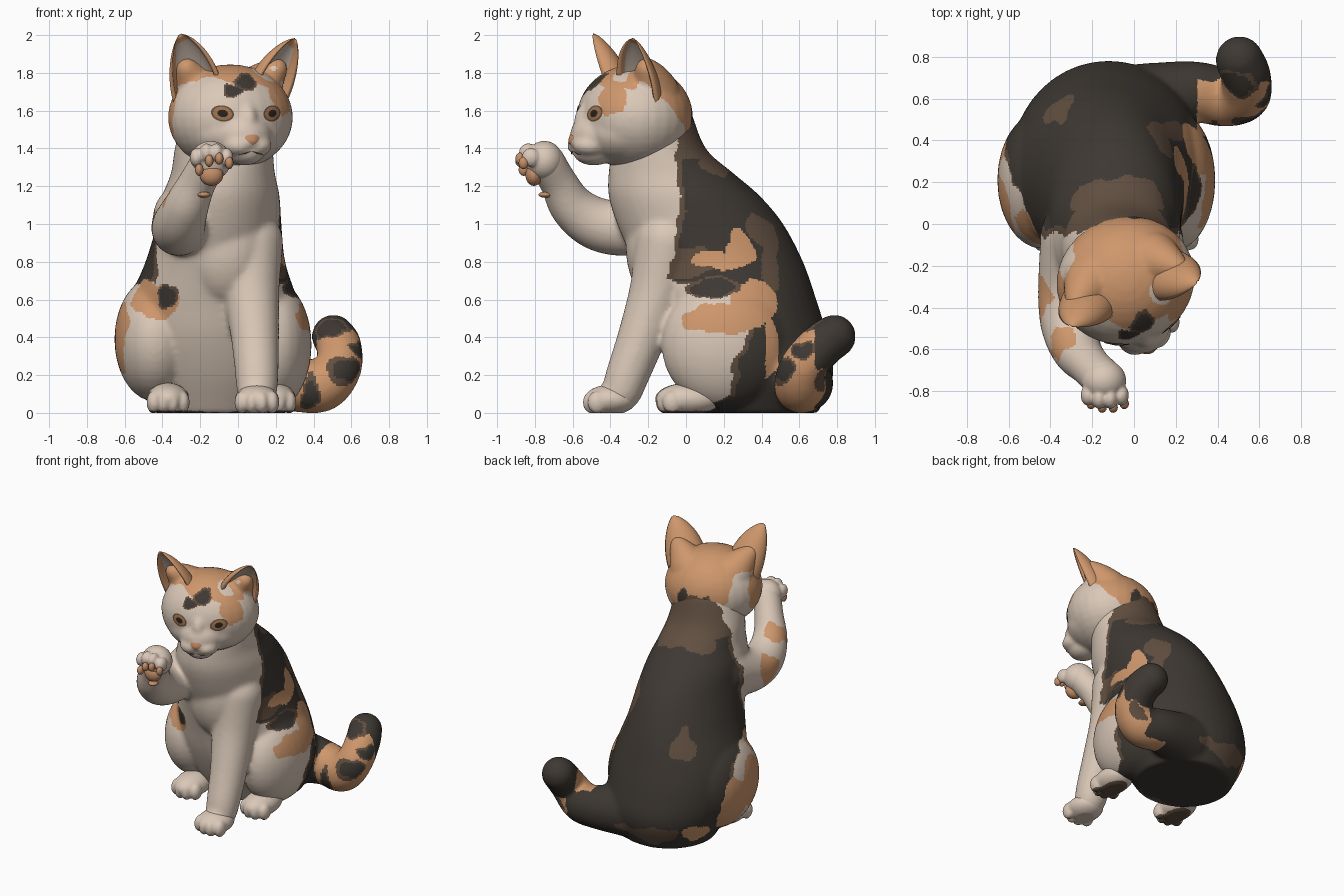
import bpy, bmesh, math
from mathutils import Vector, Matrix, noise
from mathutils.bvhtree import BVHTree

if "Cube" in bpy.data.objects:
    bpy.data.objects.remove(bpy.data.objects["Cube"])

# ---- flat colours
COLOURS = [("cream_fur", (0.70, 0.58, 0.48)), ("orange_fur", (0.62, 0.31, 0.15)),
           ("dark_fur", (0.048, 0.040, 0.033)), ("brown_fur", (0.12, 0.078, 0.052)),
           ("ear_lining", (0.58, 0.48, 0.40)), ("amber_eye", (0.36, 0.17, 0.07)),
           ("pupil_black", (0.02, 0.016, 0.014)), ("pad_tan", (0.55, 0.27, 0.14))]
MATS = []
for n, c in COLOURS:
    m = bpy.data.materials.new(n)
    m.diffuse_color = (*c, 1)
    m.use_nodes = True
    m.node_tree.nodes["Principled BSDF"].inputs["Base Color"].default_value = m.diffuse_color
    MATS.append(m)
CREAM, ORANGE, DARK, BROWN, LINING, AMBER, BLACK, PAD = range(8)

# Head frame: local x = sideways, -y = forward, z = height
HEAD = Matrix.Translation((-0.04, -0.27, 0)) @ Matrix.Rotation(math.radians(19), 4, 'Z')


def ball(bm, c, r, frame=Matrix()):
    r = r if isinstance(r, tuple) else (r, r, r)
    bmesh.ops.create_uvsphere(bm, u_segments=28, v_segments=18, radius=1,
                              matrix=frame @ Matrix.Translation(c) @ Matrix.Diagonal((*r, 1)))


def spline(pts, n):
    """Catmull-Rom through points of any dimension."""
    P = [Vector(p) for p in pts]
    P = [P[0] * 2 - P[1]] + P + [P[-1] * 2 - P[-2]]
    out = []
    for a, b, c, d in zip(P, P[1:], P[2:], P[3:]):
        for i in range(n):
            t = i / n
            out.append((b * 2 + (c - a) * t + (a * 2 - b * 5 + c * 4 - d) * t * t
                        + (b * 3 - a - c * 3 + d) * t ** 3) * 0.5)
    return out + [P[-2]]


def limb(bm, pts, frame=Matrix()):
    """Chain of balls along (x, y, z, radius) points."""
    for p in spline(pts, 7):
        ball(bm, p[:3], p[3], frame)


def finish(bm, name, rule=None):
    me = bpy.data.meshes.new(name)
    bm.to_mesh(me)
    bm.free()
    for m in MATS:
        me.materials.append(m)
    for p in me.polygons:
        p.use_smooth = True
        if rule:
            p.material_index = rule(p.center)
    ob = bpy.data.objects.new(name, me)
    bpy.context.collection.objects.link(ob)
    return ob


def fuse(bm, name, voxel, iterations, rule):
    """Merge overlapping volumes into one smooth skin, then colour it."""
    bmesh.ops.recalc_face_normals(bm, faces=bm.faces)
    tmp = finish(bm, "tmp")
    r = tmp.modifiers.new("fuse", 'REMESH')
    r.mode, r.voxel_size = 'VOXEL', voxel
    s = tmp.modifiers.new("soften", 'SMOOTH')
    s.factor, s.iterations = 0.5, iterations
    dg = bpy.context.evaluated_depsgraph_get()
    me = bpy.data.meshes.new_from_object(tmp.evaluated_get(dg))
    bpy.data.objects.remove(tmp)
    out = bmesh.new()
    out.from_mesh(me)
    for v in out.verts:
        v.co.z = max(v.co.z, 0)
    return finish(out, name, rule)


# ---- coat pattern: base rule plus ellipsoid patches, edges warped by noise
def warp(p):
    return p + noise.noise_vector(p * 5) * 0.05 + noise.noise_vector(p * 13) * 0.025


def patched(q, colour, patches):
    for m, c, r in patches:
        d = math.sqrt(sum(((q[i] - c[i]) / r[i]) ** 2 for i in range(3)))
        if d < 1:
            colour = m
        elif m == DARK and d < 1.25:
            colour = BROWN
    return colour


# (height, y where the dark back begins)
EDGE = [(-1, 0.05), (0.05, 0.08), (0.1, 0.2), (0.4, 0.33), (0.62, 0.3), (0.72, -0.08),
        (1.0, -0.05), (1.4, -0.04), (3, 0.0)]
BODY_PATCHES = [
    (BROWN, (0.22, 0.4, 1.06), (0.12, 0.07, 0.12)), (BROWN, (0.25, 0.44, 0.82), (0.15, 0.06, 0.18)),
    (BROWN, (0.25, 0.03, 0.80), (0.2, 0.13, 0.08)), (BROWN, (-0.1, 0.15, 1.32), (0.3, 0.1, 0.07)),
    (ORANGE, (0.3, 0.17, 0.80), (0.22, 0.13, 0.05)), (ORANGE, (0.3, 0.27, 0.87), (0.2, 0.08, 0.10)),
    (ORANGE, (0.35, 0.18, 0.50), (0.2, 0.2, 0.075)), (ORANGE, (0.3, 0.36, 0.58), (0.2, 0.12, 0.12)),
    (DARK, (0.3, 0.15, 0.65), (0.2, 0.11, 0.045)), (ORANGE, (-0.43, -0.02, 0.60), (0.15, 0.22, 0.11)),
    (DARK, (-0.38, -0.1, 0.62), (0.05, 0.15, 0.055)), (ORANGE, (-0.64, 0.1, 0.42), (0.09, 0.14, 0.2)),
    (ORANGE, (-0.6, 0.32, 0.28), (0.12, 0.14, 0.22)), (BROWN, (-0.35, 0.5, 0.72), (0.06, 0.12, 0.13)),
    (BROWN, (0.12, 0.38, 0.95), (0.06, 0.12, 0.12)), (BROWN, (-0.2, 0.72, 0.12), (0.25, 0.1, 0.06)),
    (ORANGE, (-0.45, 0.55, 0.12), (0.08, 0.1, 0.06)), (ORANGE, (-0.43, -0.34, 1.02), (0.05, 0.11, 0.1)),
    (ORANGE, (-0.33, -0.58, 1.15), (0.07, 0.08, 0.10))]
TAIL_SPOTS = [(DARK, (0.6, 0.5, 0.22), (0.09, 0.07, 0.08)), (DARK, (0.38, 0.52, 0.12), (0.05, 0.1, 0.08)),
              (DARK, (0.64, 0.62, 0.33), (0.09, 0.06, 0.05)), (DARK, (0.48, 0.68, 0.47), (0.1, 0.05, 0.07)),
              (BROWN, (0.62, 0.74, 0.16), (0.12, 0.06, 0.08))]
HEAD_PATCHES = [
    (CREAM, (0.3, -0.22, 1.66), (0.1, 0.09, 0.11)), (CREAM, (-0.2, -0.56, 1.72), (0.12, 0.12, 0.09)),
    (ORANGE, (-0.38, -0.32, 1.6), (0.07, 0.14, 0.17)), (ORANGE, (0.24, -0.40, 1.67), (0.10, 0.10, 0.09)),
    (DARK, (0.03, -0.5, 1.755), (0.06, 0.1, 0.05)), (DARK, (-0.04, -0.56, 1.69), (0.055, 0.1, 0.028)),
    (CREAM, (0.14, -0.32, 1.83), (0.09, 0.06, 0.09)), (BROWN, (-0.1, 0.04, 1.5), (0.13, 0.1, 0.11)),
    (DARK, (-0.16, 0.03, 1.55), (0.03, 0.08, 0.06)), (DARK, (0.0, 0.03, 1.54), (0.03, 0.08, 0.07))]


def body_coat(p):
    q = warp(p)
    if p.x > 0.3 and p.y > 0.42:
        dark = q.y > 0.69 and (q.z > 0.24 or q.x < 0.48)
        return patched(q, DARK if dark else ORANGE, TAIL_SPOTS)
    for (z0, y0), (z1, y1) in zip(EDGE, EDGE[1:]):
        if z0 <= q.z < z1:
            e = q.y - (y0 + (y1 - y0) * (q.z - z0) / (z1 - z0))
    m = CREAM if e < 0 else BROWN if e < 0.035 or q.z > 1.34 else DARK
    return patched(q, m, BODY_PATCHES)


def head_coat(p):
    q = warp(p)
    top = q.z > 1.73 and q.x > -0.4
    return patched(q, ORANGE if top or q.z > 1.5 - 1.25 * q.y else CREAM, HEAD_PATCHES)


# ---- body: torso loft, haunches, legs, raised arm, tail
bm = bmesh.new()
rings = []
for z, cx, cy, rx, ry in spline([
        (0.0, -0.12, 0.38, 0.33, 0.32), (0.2, -0.12, 0.36, 0.43, 0.42), (0.4, -0.13, 0.30, 0.46, 0.45),
        (0.6, -0.13, 0.24, 0.44, 0.45), (0.8, -0.12, 0.17, 0.37, 0.45), (1.0, -0.10, 0.075, 0.33, 0.44),
        (1.15, -0.09, -0.01, 0.31, 0.40), (1.27, -0.08, -0.08, 0.275, 0.33), (1.4, -0.075, -0.145, 0.26, 0.25),
        (1.6, -0.06, -0.19, 0.23, 0.215)], 5):
    rings.append([bm.verts.new((cx + rx * math.cos(a), cy + ry * math.sin(a), z))
                  for a in (k * math.tau / 40 for k in range(40))])
for A, B in zip(rings, rings[1:]):
    for k in range(40):
        bm.faces.new((A[k - 1], A[k], B[k], B[k - 1]))
bm.faces.new(rings[0])
bm.faces.new(rings[-1])
ball(bm, (-0.44, 0.21, 0.39), (0.215, 0.33, 0.33))
ball(bm, (0.19, 0.21, 0.36), (0.20, 0.34, 0.34))
ball(bm, (-0.06, -0.12, 0.88), (0.23, 0.2, 0.32))
limb(bm, [(0.06, -0.09, 0.9, 0.18), (0.07, -0.15, 0.65, 0.15), (0.09, -0.235, 0.4, 0.128),
          (0.10, -0.31, 0.2, 0.115), (0.10, -0.345, 0.11, 0.105), (0.10, -0.40, 0.075, 0.085)])
limb(bm, [(-0.28, -0.06, 1.04, 0.17), (-0.31, -0.3, 0.98, 0.15), (-0.31, -0.47, 1.0, 0.14),
          (-0.275, -0.6, 1.09, 0.12), (-0.215, -0.675, 1.22, 0.1), (-0.15, -0.74, 1.33, 0.1)])
limb(bm, [(0.05, 0.58, 0.18, 0.19), (0.28, 0.63, 0.155, 0.15), (0.44, 0.605, 0.145, 0.14),
          (0.53, 0.62, 0.24, 0.125), (0.535, 0.71, 0.35, 0.12), (0.505, 0.785, 0.405, 0.115)])
fuse(bm, "body", 0.0135, 14, body_coat)

# ---- head
bm = bmesh.new()
ball(bm, (0, 0, 1.565), (0.335, 0.305, 0.28), HEAD)
ball(bm, (0, -0.05, 1.49), (0.285, 0.26, 0.18), HEAD)
ball(bm, (0, -0.19, 1.47), (0.16, 0.165, 0.13), HEAD)
ball(bm, (0, -0.20, 1.54), (0.075, 0.14, 0.13), HEAD)
ball(bm, (0, -0.26, 1.44), (0.07, 0.11, 0.05), HEAD)
ball(bm, (0, -0.23, 1.375), (0.10, 0.11, 0.065), HEAD)
for s in (-1, 1):
    ball(bm, (s * 0.05, -0.265, 1.415), (0.085, 0.095, 0.06), HEAD)
    limb(bm, [(s * 0.15, 0.05, 1.69, 0.14), (s * 0.2, 0.02, 1.76, 0.10), (s * 0.25, -0.02, 1.82, 0.06)], HEAD)
head = fuse(bm, "head", 0.0115, 12, head_coat)

# ---- ears: cupped shells, outside fur and inside lining
for side, s in (("left", 1), ("right", -1)):
    bm = bmesh.new()
    base, tip = Vector((s * 0.205, -0.05, 1.71)), Vector((s * 0.325, -0.12, 1.995 - s * 0.012))
    W, D = Vector((s * 0.10, 0.07, -0.06)), Vector((-s * 0.05, 0.09, 0.02))
    rows, N, H = [], 14, 14
    for i in range(H + 1):
        v = i / H * 0.99
        w = (1 - v ** 1.9) ** 0.72 * 1.05
        ang = [math.radians(-100 + 200 * k / N) for k in range(N + 1)]
        arc = [(a, 1, 1) for a in ang] + [(a, 0.84, 0.6) for a in reversed(ang)]
        rows.append([bm.verts.new(HEAD @ (base.lerp(tip, v) + W * (w * kw * math.sin(a))
                                          + D * (w * kd * math.cos(a)))) for a, kw, kd in arc])
    M = len(rows[0])
    for i, (A, B) in enumerate(zip(rows, rows[1:])):
        for k in range(M):
            f = bm.faces.new((A[k], A[(k + 1) % M], B[(k + 1) % M], B[k]))
            f.material_index = LINING if N + 3 < k < M - 3 and i < H - 2 else ORANGE
    bm.faces.new(rows[-1]).material_index = ORANGE
    bmesh.ops.recalc_face_normals(bm, faces=bm.faces)
    finish(bm, side + "_ear")

# ---- face details: thin plates laid onto the head surface
hb = bmesh.new()
hb.from_mesh(head.data)
TREE = BVHTree.FromBMesh(hb)
hb.free()


def plate(name, a, z, ra, rz, tilt, bands, taper=0.0):
    """bands: (outer radius fraction, material), from the centre outwards."""
    bm = bmesh.new()
    fwd = HEAD.to_3x3() @ Vector((0, 1, 0))

    def put(r, t):
        u, w = ra * r * math.cos(t), rz * r * math.sin(t)
        u *= 1 + taper * math.sin(t) * r
        c, s = math.cos(tilt), math.sin(tilt)
        hit, nor, _, _ = TREE.ray_cast(HEAD @ Vector((a + u * c - w * s, -1, z + u * s + w * c)), fwd)
        return bm.verts.new(hit + nor * (0.007 - 0.003 * r))
    prev, r0 = None, 0
    for r1, m in bands:
        for r in ((r0 * 2 + r1) / 3, (r0 + r1 * 2) / 3, r1):
            ring = [put(r, k * math.tau / 28) for k in range(28)]
            if prev is None:
                bm.faces.new(ring).material_index = m
            else:
                for k in range(28):
                    bm.faces.new((prev[k - 1], ring[k - 1], ring[k], prev[k])).material_index = m
            prev = ring
        r0 = r1
    finish(bm, name)


for side, s in (("left", 1), ("right", -1)):
    plate(side + "_eye", s * 0.137, 1.585, 0.056, 0.042, s * 0.2,
          [(0.45, BLACK), (0.82, AMBER), (1.0, BROWN)])
    plate(side + "_mouth_line", s * 0.035, 1.378, 0.035, 0.004, -s * 0.25, [(1.0, BROWN)])
plate("nose", 0, 1.447, 0.036, 0.026, 0, [(1.0, PAD)], 0.45)

# ---- paws
def paw(bm, x, y, rx, ry, h):
    ball(bm, (x, y, h * 0.87), (rx, ry, h))
    for i, t in enumerate((-1.5, -0.5, 0.5, 1.5)):
        ball(bm, (x + t * rx * 0.46, y - ry * (0.68 if i in (1, 2) else 0.5), 0.056), (0.037, 0.052, 0.06))


bm = bmesh.new()
paw(bm, 0.10, -0.40, 0.118, 0.14, 0.08)
fuse(bm, "front_paw", 0.009, 7, lambda p: CREAM)
for side, x, y in (("left", 0.195, 0.015), ("right", -0.37, 0.01)):
    bm = bmesh.new()
    paw(bm, x, y, 0.112, 0.175, 0.085)
    fuse(bm, side + "_hind_paw", 0.009, 7, lambda p: BROWN if p.z < 0.012 else CREAM)

# raised paw with toes and pads
bm, pads = bmesh.new(), bmesh.new()
ball(bm, (-0.145, -0.75, 1.335), (0.108, 0.10, 0.105))
for i, t in enumerate((-1.5, -0.5, 0.5, 1.5)):
    mid = 0.025 if i in (1, 2) else 0
    x = -0.14 + t * 0.053
    ball(bm, (x, -0.82 - mid * 0.6, 1.352 + mid), (0.036, 0.05, 0.05))
    ball(pads, (x + 0.014, -0.86 - mid * 0.7, 1.305 + mid * 1.4 + t * 0.012), (0.022, 0.026, 0.032))
ball(pads, (-0.14, -0.805, 1.26), (0.062, 0.045, 0.058))
ball(pads, (-0.18, -0.745, 1.155), (0.034, 0.036, 0.016))
fuse(bm, "raised_paw", 0.008, 5, lambda p: CREAM)
finish(pads, "paw_pads", lambda p: PAD)
